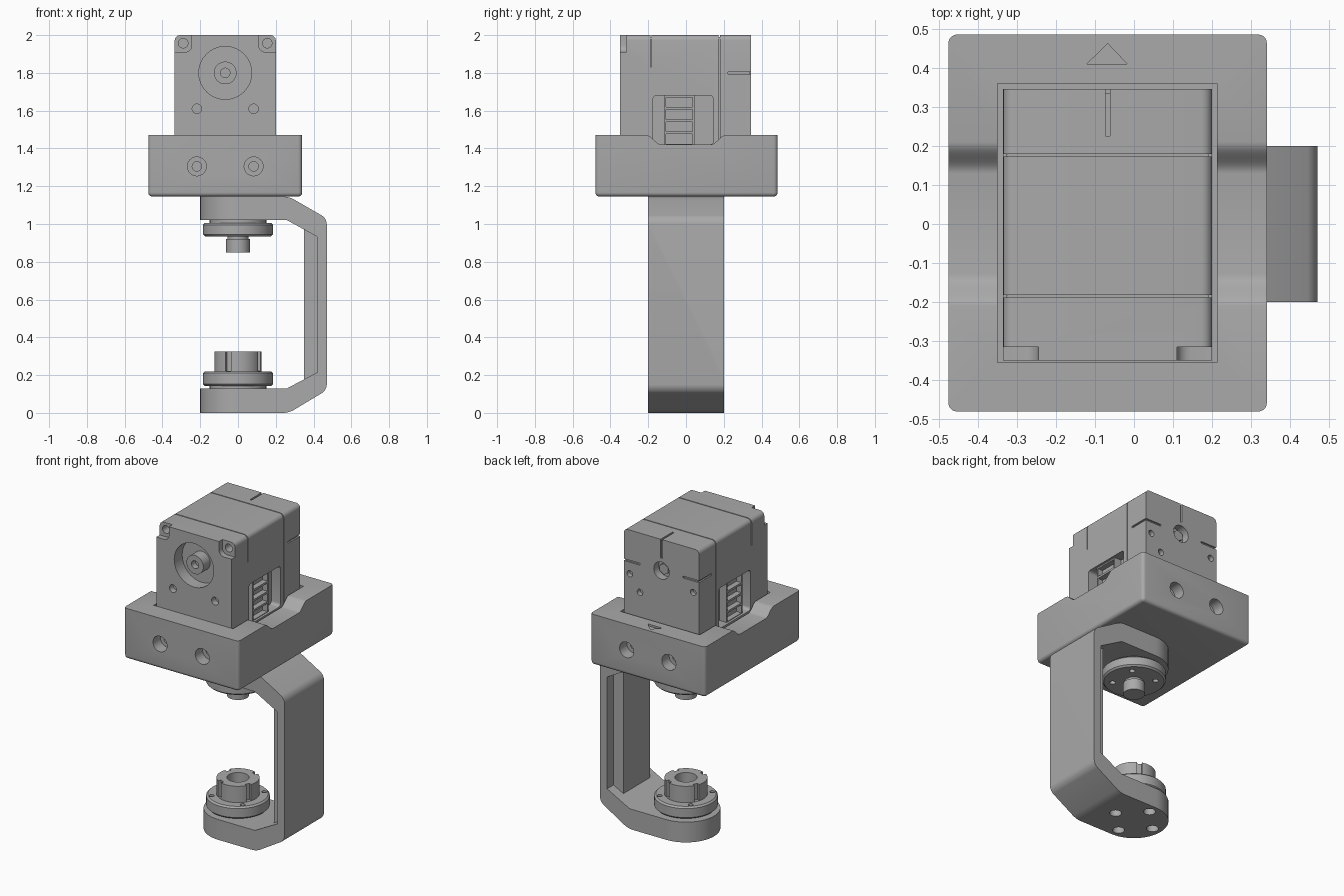
import bpy, bmesh, math
from mathutils import Matrix, Vector

if "Cube" in bpy.data.objects:
    bpy.data.objects.remove(bpy.data.objects["Cube"], do_unlink=True)

grey = bpy.data.materials.new("mid_grey")
grey.use_nodes = True
grey.diffuse_color = (0.4, 0.4, 0.4, 1)
grey.node_tree.nodes["Principled BSDF"].inputs["Base Color"].default_value = (0.4, 0.4, 0.4, 1)

AXES = {"x": Vector((1, 0, 0)), "y": Vector((0, 1, 0)), "z": Vector((0, 0, 1))}
MID = -0.0675  # centre line of the motor


def make(name, bm):
    bmesh.ops.recalc_face_normals(bm, faces=bm.faces)
    mesh = bpy.data.meshes.new(name)
    bm.to_mesh(mesh)
    bm.free()
    obj = bpy.data.objects.new(name, mesh)
    bpy.context.collection.objects.link(obj)
    mesh.materials.append(grey)
    return obj


def round_edges(bm, rule, width, segments=5):
    edges = [e for e in bm.edges if rule(e.verts[0].co, e.verts[1].co)]
    bmesh.ops.bevel(bm, geom=edges, offset=width, segments=segments,
                    profile=0.5, affect='EDGES')


def prism(name, points, axis, start, end, rule=None, width=0.02):
    """Extrude a 2D outline along an axis; the two free axes keep their order."""
    bm = bmesh.new()
    def place(p):
        v = list(p)
        v.insert("xyz".index(axis), start)
        return v
    face = bm.faces.new([bm.verts.new(place(p)) for p in points])
    top = bmesh.ops.extrude_face_region(bm, geom=[face])["geom"]
    bmesh.ops.translate(bm, vec=AXES[axis] * (end - start),
                        verts=[g for g in top if isinstance(g, bmesh.types.BMVert)])
    if rule:
        round_edges(bm, rule, width)
    return make(name, bm)


def box(name, x, y, z, rule=None, width=0.02):
    outline = [(x[0], y[0]), (x[1], y[0]), (x[1], y[1]), (x[0], y[1])]
    return prism(name, outline, "z", z[0], z[1], rule, width)


def rod(name, centre, axis, radius, length, sides=32):
    bm = bmesh.new()
    turn = Vector((0, 0, 1)).rotation_difference(AXES[axis]).to_matrix().to_4x4()
    bmesh.ops.create_cone(bm, cap_ends=True, segments=sides, radius1=radius, radius2=radius,
                          depth=length, matrix=Matrix.Translation(centre) @ turn)
    return make(name, bm)


def lathe(name, profile, sides=64):
    bm = bmesh.new()
    verts = [bm.verts.new((r, 0, z)) for r, z in profile]
    edges = [bm.edges.new(pair) for pair in zip(verts, verts[1:])]
    bmesh.ops.spin(bm, geom=verts + edges, cent=(0, 0, 0), axis=(0, 0, 1),
                   angle=math.tau, steps=sides)
    bmesh.ops.remove_doubles(bm, verts=bm.verts, dist=1e-5)
    return make(name, bm)


def cut(obj, tool, operation='DIFFERENCE'):
    mod = obj.modifiers.new("cut", 'BOOLEAN')
    mod.operation, mod.object, mod.solver = operation, tool, 'EXACT'
    bpy.context.view_layer.objects.active = obj
    bpy.ops.object.modifier_apply(modifier=mod.name)
    bpy.data.objects.remove(tool, do_unlink=True)


def hole(obj, centre, axis, radius, length):
    cut(obj, rod("cutter", centre, axis, radius, length))


def ring_points(radius, offset):
    for k in range(4):
        a = math.radians(offset + 90 * k)
        yield a, radius * math.cos(a), radius * math.sin(a)


# Tray with dipped side walls, rounded corners and a pocket
dip = []
for i in range(9):
    t = i / 8
    dip.append((0.21 - 0.08 * t, 1.445 + 0.025 * math.cos(math.pi * t)))
side = [(-0.48, 1.145), (0.485, 1.145), (0.485, 1.47)] + dip
side += [(-y, z) for y, z in reversed(dip)] + [(-0.48, 1.47)]


def tray_edge(a, b):
    low = a.z < 1.15 and b.z < 1.15
    upright = abs(a.x - b.x) + abs(a.y - b.y) < 1e-4
    return low or upright and abs(a.z - b.z) > 0.3


tray = prism("tray", side, "x", -0.475, 0.34, tray_edge, 0.022)
cut(tray, box("cutter", (-0.35, 0.213), (-0.355, 0.36), (1.2, 1.6)))
for x in (MID - 0.15, MID + 0.15):
    for y, s in ((-0.48, 1), (0.485, -1)):
        hole(tray, (x, y, 1.305), "y", 0.05, 0.15)
        hole(tray, (x, y + s * 0.08, 1.305), "y", 0.025, 0.12)
cut(tray, prism("cutter", [(-0.12, 0.41), (-0.018, 0.41), (MID, 0.462)], "z", 1.458, 1.5))


# Motor housing, rounded along the top and slightly at the back
def long_top(a, b):
    return min(a.z, b.z) > 1.99 and abs(a.y - b.y) > 0.5


motor = box("motor_housing", (-0.335, 0.2), (-0.35, 0.345), (1.19, 2.0), long_top, 0.028)
cut(motor, box("cutter", (-0.4, 0.3), (0.173, 0.179), (1.99, 2.1)))
cut(motor, box("cutter", (-0.4, 0.3), (-0.188, -0.182), (1.99, 2.1)))
for s in (-1, 1):
    wall = MID + s * 0.2675

    def across(a, b):
        return sorted((wall + s * a, wall + s * b))

    # Seams and alignment marks
    cut(motor, box("cutter", across(-0.009, 0.1), (0.173, 0.179), (1.25, 2.1)))
    cut(motor, box("cutter", across(-0.009, 0.1), (-0.188, -0.182), (1.83, 2.1)))
    cut(motor, box("cutter", across(-0.01, 0.1), (0.222, 0.4), (1.794, 1.806)))
    cut(motor, box("cutter", across(-0.115, 0.1), (0.335, 0.4), (1.794, 1.806)))
    # Corner notches with screw holes
    cut(motor, box("cutter", across(-0.09, 0.1), (-0.5, -0.315), (1.91, 2.1),
                   lambda a, b: abs(a.y - b.y) > 0.1, 0.035))
    hole(motor, (wall - s * 0.045, -0.3, 1.957), "y", 0.025, 0.08)
    # Front and rear screw holes
    hole(motor, (MID + s * 0.15, -0.35, 1.61), "y", 0.025, 0.08)
    hole(motor, (MID + s * 0.225, 0.345, 1.72), "y", 0.02, 0.06)
    # Socket window
    cut(motor, box("cutter", across(-0.065, 0.1), (-0.175, 0.145), (1.42, 1.68),
                   lambda a, b: abs(a.x - b.x) > 0.1, 0.02))
    name = "socket_right" if s > 0 else "socket_left"
    socket = box(name, across(-0.07, -0.015), (-0.115, 0.045), (1.42, 1.68))
    for z in (1.45, 1.515, 1.58, 1.645):
        cut(socket, box("cutter", across(-0.05, 0.1), (-0.105, 0.035), (z - 0.026, z + 0.026)))
hole(motor, (0.085, 0.345, 1.62), "y", 0.02, 0.06)
cut(motor, box("cutter", (MID - 0.006, MID + 0.006), (0.225, 0.4), (1.99, 2.1)))
cut(motor, box("cutter", (MID - 0.006, MID + 0.006), (0.335, 0.4), (1.88, 2.1)))
hole(motor, (MID, -0.35, 1.8), "y", 0.14, 0.16)
hole(motor, (MID, 0.345, 1.8), "y", 0.055, 0.1)
shaft = rod("motor_shaft", (MID, -0.3, 1.8), "y", 0.06, 0.08)
hole(shaft, (MID, -0.34, 1.8), "y", 0.025, 0.08)
rear_screw = rod("rear_screw", (MID, 0.305, 1.8), "y", 0.035, 0.03, 6)

# C-shaped bracket with round ends
half = [(-0.2, 0), (0.27, 0), (0.47, 0.12), (0.47, 1.03), (0.27, 1.145), (-0.2, 1.145),
        (-0.2, 1.02), (0.26, 1.02), (0.42, 0.932), (0.42, 0.215), (0.26, 0.13), (-0.2, 0.13)]


def outer_bend(a, b):
    return abs(a.y - b.y) > 0.3 and (a.x > 0.46 or a.x > 0.265 and abs(a.z - 0.57) > 0.55)


bracket = prism("bracket", half, "y", -0.2, 0.2, outer_bend, 0.03)
stadium = [(0.6, -0.2), (0.6, 0.2)]
stadium += [(-0.2 * math.sin(a), 0.2 * math.cos(a))
            for a in (math.pi * i / 32 for i in range(33))]
cut(bracket, prism("cutter", stadium, "z", -0.1, 1.3), 'INTERSECT')
for a, x, y in ring_points(0.14, 0):
    hole(bracket, (x, y, 0.04), "z", 0.035, 0.14)
rib = prism("bracket_rib", [(0.35, 0.17), (0.43, 0.2), (0.43, 0.95), (0.35, 0.98)], "y", -0.135, 0.135)

# Lower hub: flange, notched boss and bore
lower_hub = lathe("lower_hub", [
    (0, 0.12), (0.15, 0.12), (0.15, 0.142), (0.175, 0.142), (0.185, 0.152), (0.185, 0.21),
    (0.175, 0.22), (0.125, 0.22), (0.125, 0.325), (0.065, 0.325), (0.065, 0.18), (0, 0.18)])
for a, x, y in ring_points(0.125, -25):
    tool = box("cutter", (-0.02, 0.03), (-0.016, 0.016), (0.222, 0.4))
    tool.data.transform(Matrix.Translation((x, y, 0)) @ Matrix.Rotation(a, 4, 'Z'))
    cut(lower_hub, tool)
for a, x, y in ring_points(0.155, 45):
    hole(lower_hub, (x, y, 0.21), "z", 0.015, 0.06)

# Upper hub: flange and output pin
upper_hub = lathe("upper_hub", [
    (0, 0.85), (0.063, 0.85), (0.063, 0.92), (0.055, 0.92), (0.055, 0.935), (0.175, 0.935),
    (0.185, 0.945), (0.185, 0.995), (0.175, 1.005), (0.15, 1.005), (0.15, 1.03), (0, 1.03)])
for a, x, y in ring_points(0.125, 45):
    hole(upper_hub, (x, y, 0.94), "z", 0.017, 0.05)

# Smooth the curves and keep the corners crisp
for obj in (tray, motor, shaft, rear_screw, bracket, rib, lower_hub, upper_hub):
    bpy.ops.object.select_all(action='DESELECT')
    obj.select_set(True)
    bpy.context.view_layer.objects.active = obj
    bpy.ops.object.shade_smooth_by_angle(angle=math.radians(30))
